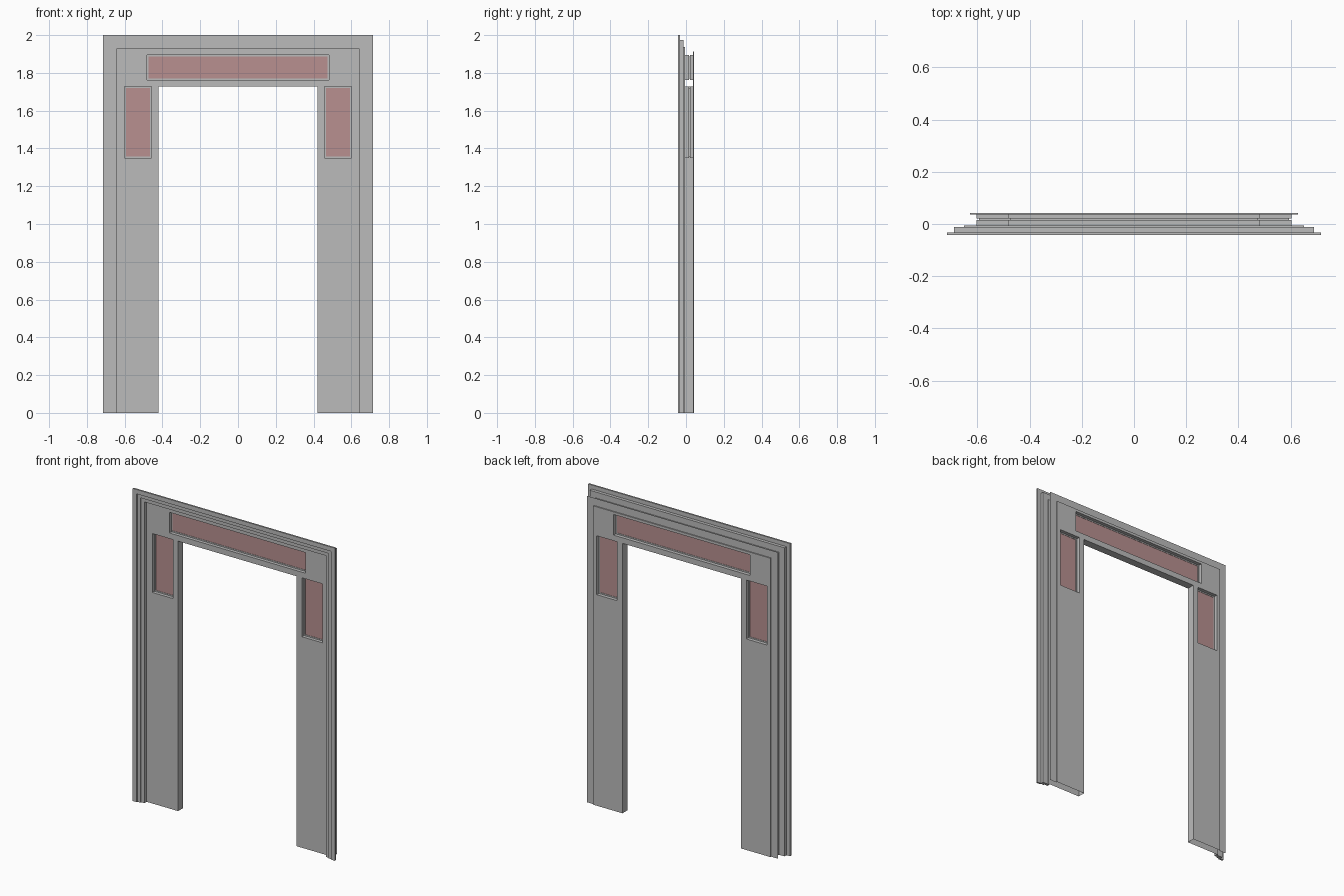
import bpy, bmesh

if "Cube" in bpy.data.objects:
    bpy.data.objects.remove(bpy.data.objects["Cube"], do_unlink=True)


def material(name, color):
    m = bpy.data.materials.new(name)
    m.use_nodes = True
    m.diffuse_color = color
    m.node_tree.nodes["Principled BSDF"].inputs["Base Color"].default_value = color
    return m


GREY = material("grey_metal", (0.5, 0.5, 0.5, 1))
PINK = material("pink_glass", (0.48, 0.28, 0.28, 1))

HALF, TOP = 0.715, 2.0           # outer half width and height
DOOR_X, DOOR_Z = 0.42, 1.727     # opening
FRONT, BACK, RIM = -0.006, 0.043, 0.036
GLASS_Y = 0.018
# window openings: x0, x1, z0, z1
WINDOWS = {
    "right": (-0.602, -0.457, 1.35, 1.727),
    "left": (0.457, 0.602, 1.35, 1.727),
    "header": (-0.482, 0.482, 1.763, 1.895),
}


def make(name, bm, mat):
    bmesh.ops.remove_doubles(bm, verts=bm.verts, dist=1e-5)
    me = bpy.data.meshes.new(name)
    bm.to_mesh(me)
    bm.free()
    me.materials.append(mat)
    ob = bpy.data.objects.new(name, me)
    bpy.context.collection.objects.link(ob)
    return ob


def arch(x, z, y):
    """Upside-down U path around the doorway."""
    return [(-x, y, 0), (-x, y, z), (x, y, z), (x, y, 0)]


def inset(d, y):
    return arch(HALF - d, TOP - d, y)


def loft(name, paths, closed=False):
    """Skin a row of arches; a closed profile gets end caps."""
    bm = bmesh.new()
    rows = [[bm.verts.new(p) for p in path] for path in paths]
    pairs = list(zip(rows, rows[1:] + rows[:1]))
    for a, b in pairs if closed else pairs[:-1]:
        for i in range(3):
            bm.faces.new((a[i], b[i], b[i + 1], a[i + 1]))
    if closed:
        bm.faces.new([r[0] for r in rows])
        bm.faces.new([r[-1] for r in rows])
        bmesh.ops.recalc_face_normals(bm, faces=bm.faces)
    return make(name, bm, GREY)


def sheet(name, half, top, y, faces_back):
    """Flat panel with the doorway and window holes left out."""
    holes = list(WINDOWS.values()) + [(-DOOR_X, DOOR_X, 0, DOOR_Z)]
    xs = sorted({-half, half} | {v for h in holes for v in h[:2]})
    zs = sorted({0, top} | {v for h in holes for v in h[2:]})
    bm = bmesh.new()
    for x0, x1 in zip(xs, xs[1:]):
        for z0, z1 in zip(zs, zs[1:]):
            cx, cz = (x0 + x1) / 2, (z0 + z1) / 2
            if any(h[0] < cx < h[1] and h[2] < cz < h[3] for h in holes):
                continue
            quad = [(x0, y, z0), (x1, y, z0), (x1, y, z1), (x0, y, z1)]
            if faces_back:
                quad.reverse()
            bm.faces.new([bm.verts.new(p) for p in quad])
    bmesh.ops.remove_doubles(bm, verts=bm.verts, dist=1e-5)
    bmesh.ops.dissolve_limit(bm, angle_limit=0.01, verts=bm.verts, edges=bm.edges)
    return make(name, bm, GREY)


def rect(w, y, d=0):
    x0, x1, z0, z1 = w
    return [(x0 + d, y, z0 + d), (x1 - d, y, z0 + d),
            (x1 - d, y, z1 - d), (x0 + d, y, z1 - d)]


def ring(name, loops):
    bm = bmesh.new()
    rows = [[bm.verts.new(p) for p in loop] for loop in loops]
    for a, b in zip(rows, rows[1:]):
        for i in range(4):
            j = (i + 1) % 4
            bm.faces.new((a[i], a[j], b[j], b[i]))
    return make(name, bm, GREY)


# stepped moulding around the front
loft("front_moulding", [inset(d, y) for d, y in (
    (0, -0.043), (0.028, -0.043), (0.028, -0.036), (0.05, -0.036),
    (0.05, -0.029), (0.073, -0.029), (0.073, FRONT), (0.064, FRONT),
    (0.064, -0.012), (0.026, -0.012), (0.026, -0.032), (0, -0.032))], closed=True)

# front and back panels, open at the sides
sheet("front_panel", HALF - 0.07, TOP - 0.07, FRONT, False)
sheet("back_panel", HALF - 0.088, TOP - 0.088, BACK, True)
loft("back_rim", [inset(0.04, RIM), inset(0.088, RIM), inset(0.088, BACK)])

# doorway reveal joining the panels
loft("door_reveal", [arch(DOOR_X, DOOR_Z, FRONT), arch(DOOR_X, DOOR_Z, BACK)])

# window pockets with a narrow lip and a glass pane
for side, w in WINDOWS.items():
    t = 0.003
    ring(side + "_window_frame", [
        rect(w, FRONT), rect(w, GLASS_Y - t), rect(w, GLASS_Y - t, 0.008),
        rect(w, GLASS_Y + t, 0.008), rect(w, GLASS_Y + t), rect(w, BACK)])
    bm = bmesh.new()
    for y, s in ((GLASS_Y - 0.001, 1), (GLASS_Y + 0.001, -1)):
        bm.faces.new([bm.verts.new(p) for p in rect(w, y, 0.008)[::s]])
    make(side + "_window_glass", bm, PINK)
